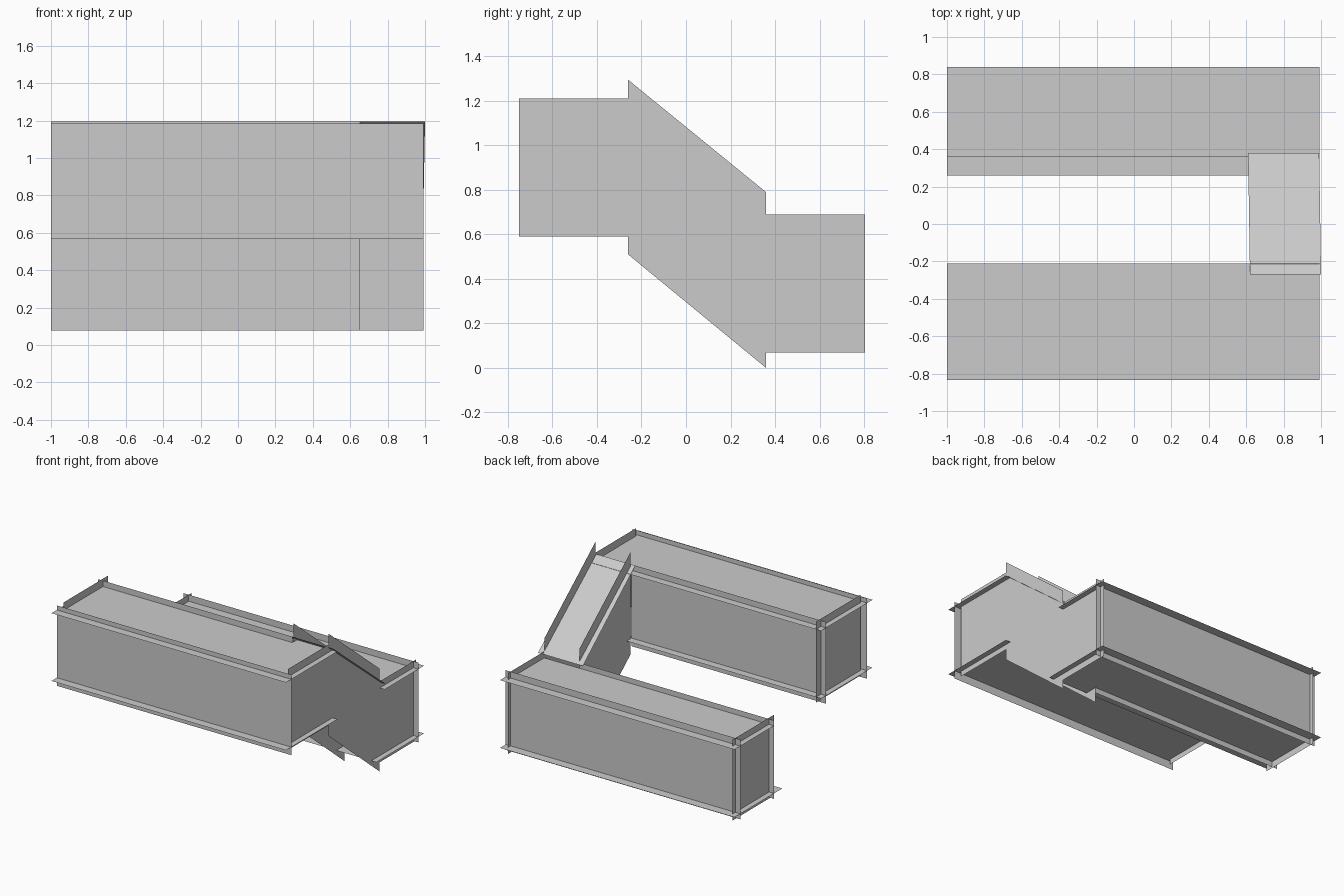
import bpy

if "Cube" in bpy.data.objects:
    bpy.data.objects.remove(bpy.data.objects["Cube"])

X0, X1 = -1.0, 0.992     # ends of the long plates
XL, XR = -0.958, 0.95    # end walls, set in from the plate ends
XI = 0.652               # inner wall of the sloping link


def plate(name, pts):
    me = bpy.data.meshes.new(name)
    me.from_pydata(pts, [], [list(range(len(pts)))])
    me.update()
    ob = bpy.data.objects.new(name, me)
    bpy.context.collection.objects.link(ob)
    return ob


def strip(name, a, b, x0=X0, x1=X1):
    """Flat plate running along x between two (y, z) points."""
    return plate(name, [(x0, *a), (x1, *a), (x1, *b), (x0, *b)])


def wall(name, x, outline):
    """Flat plate across x with a (y, z) outline."""
    return plate(name, [(x, y, z) for y, z in outline])


def rect(y0, y1, z0, z1):
    return [(y0, z0), (y1, z0), (y1, z1), (y0, z1)]


# upper front box: crossing plates that overhang each other
strip("upper_box_top", (-0.835, 1.15), (-0.21, 1.15))
strip("upper_box_bottom", (-0.835, 0.63), (-0.21, 0.63))
strip("upper_box_front", (-0.77, 0.568), (-0.77, 1.185))
strip("upper_box_back", (-0.27, 0.568), (-0.27, 1.195), X0, XI)
wall("upper_box_left_end", XL, rect(-0.75, -0.21, 0.59, 1.21))

# lower back box
strip("lower_box_top", (0.362, 0.64), (0.84, 0.64))
strip("lower_box_bottom", (0.26, 0.12), (0.84, 0.12))
strip("lower_box_front", (0.36, 0.078), (0.36, 0.68), X0, XI)
strip("lower_box_back", (0.77, 0.078), (0.77, 0.69))
wall("lower_box_left_end", XL, rect(0.30, 0.805, 0.07, 0.69))

# right end wall: both box ends joined by the sloping side
wall("right_end_wall", XR, [
    (-0.75, 0.59), (-0.26, 0.59), (-0.26, 0.51), (0.36, 0.0),
    (0.36, 0.07), (0.805, 0.07), (0.805, 0.69), (0.36, 0.69),
    (0.36, 0.79), (-0.26, 1.295), (-0.26, 1.21), (-0.75, 1.21)])

# sloping link: inner wall and top
wall("link_inner_wall", XI,
     [(-0.26, 0.51), (0.36, 0.0), (0.36, 0.79), (-0.26, 1.295)])
plate("link_top", [(0.62, -0.27, 1.195), (1.0, -0.27, 1.195),
                   (0.99, 0.38, 0.675), (0.61, 0.38, 0.675)])
